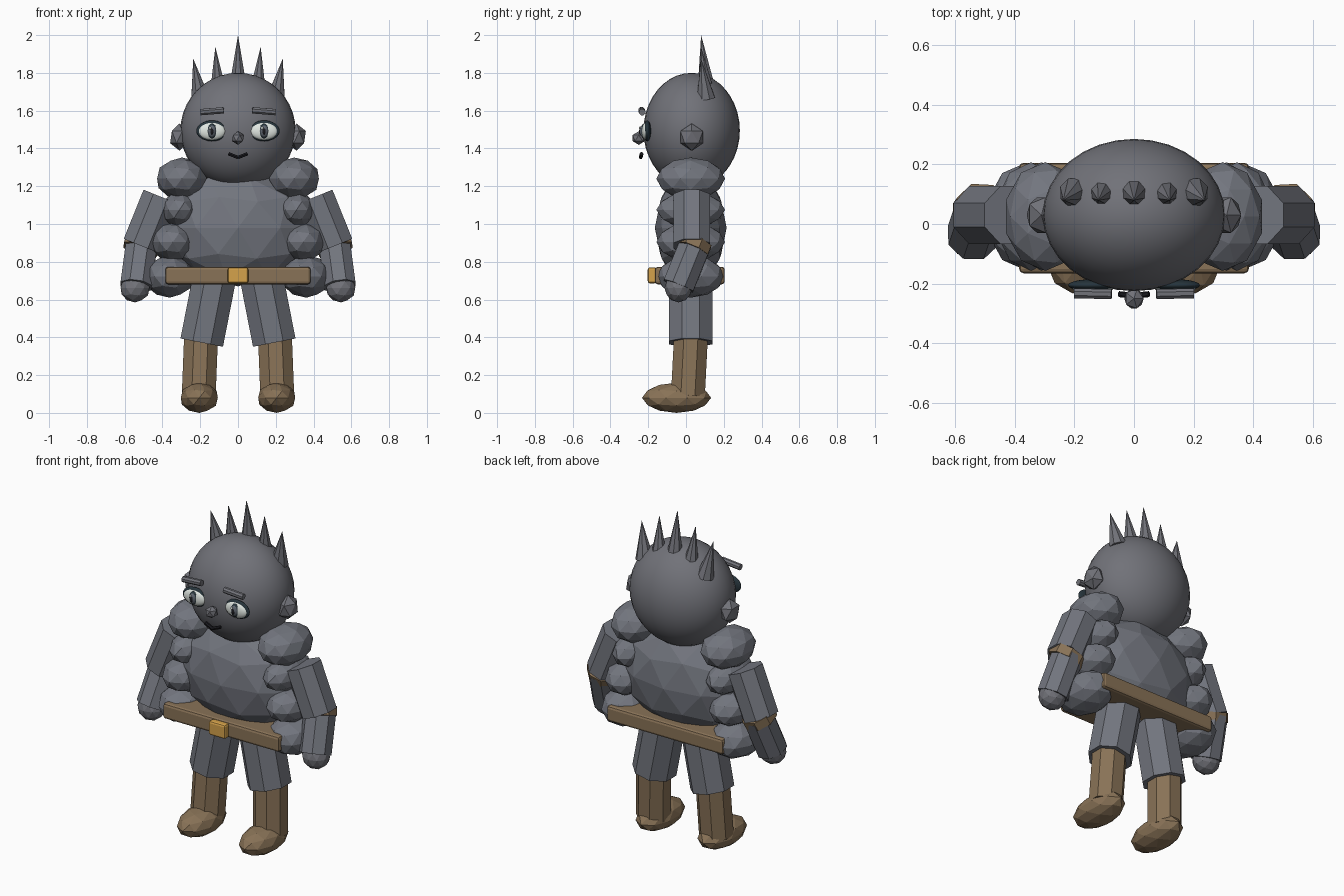
import bpy, math
from mathutils import Vector

if "Cube" in bpy.data.objects:
    bpy.data.objects.remove(bpy.data.objects["Cube"])


def material(name, rgb):
    m = bpy.data.materials.new(name)
    m.diffuse_color = (*rgb, 1)
    m.use_nodes = True
    m.node_tree.nodes["Principled BSDF"].inputs["Base Color"].default_value = m.diffuse_color
    return m


SKIN = material("slate_grey", (0.165, 0.168, 0.19))
CLOTH = material("blue_grey", (0.17, 0.18, 0.21))
LEATHER = material("leather_brown", (0.25, 0.17, 0.095))
GOLD = material("buckle_gold", (0.66, 0.36, 0.07))
WHITE = material("eye_white", (0.75, 0.8, 0.76))
RIM = material("dark_teal", (0.02, 0.035, 0.045))
IRIS = material("iris_grey", (0.12, 0.14, 0.17))
BLACK = material("near_black", (0.01, 0.01, 0.013))


def finish(name, mat):
    ob = bpy.context.object
    ob.name = name
    ob.data.materials.append(mat)
    return ob


def ball(name, loc, size, mat, sub=2):
    """Faceted ellipsoid."""
    bpy.ops.mesh.primitive_ico_sphere_add(subdivisions=sub, radius=1, location=loc)
    bpy.context.object.scale = size
    return finish(name, mat)


def smooth_ball(name, loc, size, mat, seg=24, rings=16):
    bpy.ops.mesh.primitive_uv_sphere_add(segments=seg, ring_count=rings, radius=1, location=loc)
    bpy.context.object.scale = size
    bpy.ops.object.shade_smooth()
    return finish(name, mat)


def limb(name, a, b, r1, r2, mat, sides=8):
    """Prism or cone running from a to b."""
    a, b = Vector(a), Vector(b)
    d = b - a
    bpy.ops.mesh.primitive_cone_add(vertices=sides, radius1=r1, radius2=r2,
                                    depth=d.length, location=(a + b) / 2)
    ob = bpy.context.object
    # Tilt from straight up or down without twisting, so flats face outwards
    axis = Vector((0, 0, 1 if d.z >= 0 else -1))
    flip = Vector((0, 0, 1)).rotation_difference(axis)
    spin = Vector((0, 0, 1)).rotation_difference(Vector((0, 0, 1)))
    spin.rotate(flip)
    ob.rotation_mode = 'QUATERNION'
    ob.rotation_quaternion = axis.rotation_difference(d) @ spin
    for v in ob.data.vertices:
        c, s = math.cos(math.pi / sides), math.sin(math.pi / sides)
        x, y = v.co.x, v.co.y
        v.co.x, v.co.y = x * c - y * s, x * s + y * c
    return finish(name, mat)


def box(name, loc, size, mat, bevel):
    bpy.ops.mesh.primitive_cube_add(size=1, location=loc)
    ob = finish(name, mat)
    ob.scale = size
    bpy.ops.object.transform_apply(location=False, rotation=False, scale=True)
    mod = ob.modifiers.new("bevel", 'BEVEL')
    mod.width = bevel
    mod.segments = 2
    return ob


# Head and torso
smooth_ball("head", (0, 0.03, 1.495), (0.305, 0.255, 0.305), SKIN, 32, 20)
ball("torso", (0, 0.025, 0.98), (0.38, 0.19, 0.31), CLOTH)
ball("nose", (0, -0.25, 1.455), (0.036, 0.038, 0.036), SKIN, 1)

# Belt and buckle
box("belt", (0, 0.02, 0.727), (0.77, 0.37, 0.092), LEATHER, 0.015)
box("buckle", (0, -0.18, 0.728), (0.11, 0.045, 0.085), GOLD, 0.012)

# Spiked hair: base x, base z, base radius, tip x, tip z
for bx, bz, r, tx, tz in ((0, 1.75, 0.045, 0, 2.0),
                          (0.105, 1.71, 0.045, 0.12, 1.937), (-0.105, 1.71, 0.045, -0.12, 1.937),
                          (0.2, 1.665, 0.052, 0.237, 1.875), (-0.2, 1.665, 0.052, -0.237, 1.875)):
    limb("hair_spike", (bx, 0.105, bz), (tx, 0.08, tz), r, 0, SKIN)

for side, s in (("right", 1), ("left", -1)):
    # Ears
    ball(side + "_ear", (s * 0.31, 0.03, 1.46), (0.055, 0.07, 0.072), SKIN, 1)

    # Eyes, layered front to back
    smooth_ball(side + "_eye_rim", (s * 0.138, -0.205, 1.493), (0.083, 0.02, 0.055), RIM)
    smooth_ball(side + "_eye_white", (s * 0.138, -0.212, 1.491), (0.071, 0.022, 0.046), WHITE)
    smooth_ball(side + "_iris", (s * 0.138, -0.222, 1.492), (0.029, 0.018, 0.04), RIM, 16, 8)
    smooth_ball(side + "_iris_centre", (s * 0.138, -0.227, 1.492), (0.023, 0.018, 0.033), IRIS, 16, 8)
    smooth_ball(side + "_pupil", (s * 0.138, -0.235, 1.49), (0.011, 0.014, 0.02), BLACK, 12, 8)
    smooth_ball(side + "_eye_glint", (s * 0.138 - 0.01, -0.243, 1.508), (0.007, 0.006, 0.008), WHITE, 8, 6)

    # Eyebrows and half of the mouth
    limb(side + "_eyebrow", (s * 0.2, -0.232, 1.592), (s * 0.075, -0.235, 1.602), 0.018, 0.018, SKIN)
    limb(side + "_mouth", (s * 0.05, -0.235, 1.372), (0, -0.24, 1.352), 0.01, 0.01, BLACK, 6)

    # Stack of padded sleeve rolls from shoulder to hip
    for name, x, z, size in (("shoulder", 0.297, 1.24, (0.138, 0.182, 0.112)),
                             ("upper_pad", 0.31, 1.075, (0.1, 0.182, 0.095)),
                             ("lower_pad", 0.345, 0.905, (0.122, 0.182, 0.103)),
                             ("hip_pad", 0.362, 0.722, (0.135, 0.18, 0.112))):
        ball(f"{side}_{name}", (s * x, 0.025, z), size, CLOTH)

    # Arms, elbow cuffs and hands
    limb(side + "_upper_arm", (s * 0.41, 0.03, 1.145), (s * 0.515, 0.03, 0.885), 0.105, 0.105, CLOTH)
    limb(side + "_elbow_cuff", (s * 0.503, 0.048, 0.912), (s * 0.517, 0.028, 0.865), 0.099, 0.099, LEATHER)
    limb(side + "_forearm", (s * 0.51, 0.05, 0.895), (s * 0.54, -0.04, 0.672), 0.09, 0.09, CLOTH)
    ball(side + "_hand", (s * 0.545, -0.04, 0.662), (0.08, 0.074, 0.077), SKIN)

    # Legs and boots
    limb(side + "_thigh", (s * 0.12, 0.025, 0.74), (s * 0.192, 0.025, 0.372), 0.124, 0.124, CLOTH)
    limb(side + "_boot_shaft", (s * 0.195, 0.027, 0.42), (s * 0.208, 0.01, 0.09), 0.097, 0.097, LEATHER)
    ball(side + "_boot_foot", (s * 0.205, -0.05, 0.08), (0.103, 0.183, 0.08), LEATHER)
